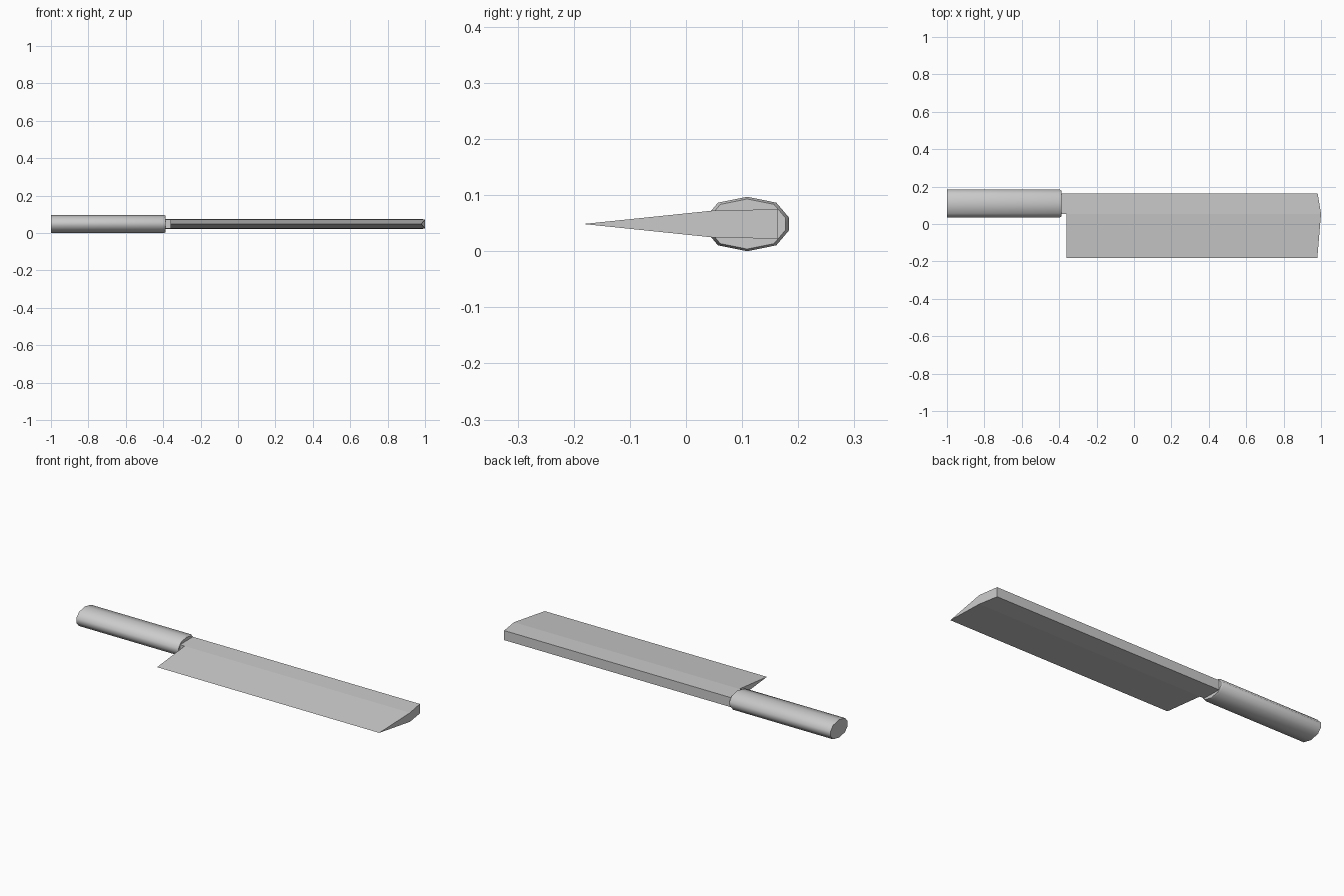
import bpy
import bmesh
import math

cube = bpy.data.objects.get("Cube")
if cube:
    bpy.data.objects.remove(cube, do_unlink=True)

MID_Z = 0.0485

grey = bpy.data.materials.new("plain grey")
grey.use_nodes = True
colour = (0.6, 0.6, 0.6, 1)
grey.diffuse_color = colour
grey.node_tree.nodes["Principled BSDF"].inputs["Base Color"].default_value = colour


def loft(name, sections):
    """Skin matching rings of points and cap both ends."""
    bm = bmesh.new()
    rings = [[bm.verts.new(p) for p in ring] for ring in sections]
    for a, b in zip(rings, rings[1:]):
        for i in range(len(a)):
            j = (i + 1) % len(a)
            bm.faces.new((a[i], a[j], b[j], b[i]))
    bm.faces.new(rings[0])
    bm.faces.new(rings[-1])
    bmesh.ops.recalc_face_normals(bm, faces=bm.faces)
    mesh = bpy.data.meshes.new(name)
    bm.to_mesh(mesh)
    bm.free()
    mesh.materials.append(grey)
    obj = bpy.data.objects.new(name, mesh)
    bpy.context.collection.objects.link(obj)
    return obj


def oval(x, scale=1.0):
    """Ten-sided handle section: one quarter mirrored around the centre."""
    right = [(0, 0.0485), (0.052, 0.038), (0.0745, 0.0115)]
    right += [(y, -z) for y, z in reversed(right)]
    ring = right + [(-y, z) for y, z in reversed(right[1:-1])]
    return [(x, 0.109 + y * scale, MID_Z + z * scale) for y, z in ring]


def wedge(spine_x, shoulder_x, edge_x):
    """Blade section: thick spine, shoulder and a sharp cutting edge."""
    return [(spine_x, 0.164, MID_Z + 0.026), (shoulder_x, 0.054, MID_Z + 0.0245),
            (edge_x, -0.183, MID_Z), (shoulder_x, 0.054, MID_Z - 0.0245),
            (spine_x, 0.164, MID_Z - 0.026)]


# Handle with a small chamfer at the blade end
handle = loft("handle", [oval(-1), oval(-0.397), oval(-0.387, 0.92)])
bpy.context.view_layer.objects.active = handle
handle.select_set(True)
bpy.ops.object.shade_smooth_by_angle(angle=math.radians(50))
handle.select_set(False)

# Blade with a slightly pointed tip
loft("blade", [wedge(-0.36, -0.36, -0.36), wedge(0.982, 1.0, 0.98)])

# Short neck joining blade and handle
neck = [(0.164, 0.026), (0.054, 0.0245), (0.054, -0.0245), (0.164, -0.026)]
loft("neck", [[(x, y, MID_Z + z) for y, z in neck] for x in (-0.39, -0.36)])
